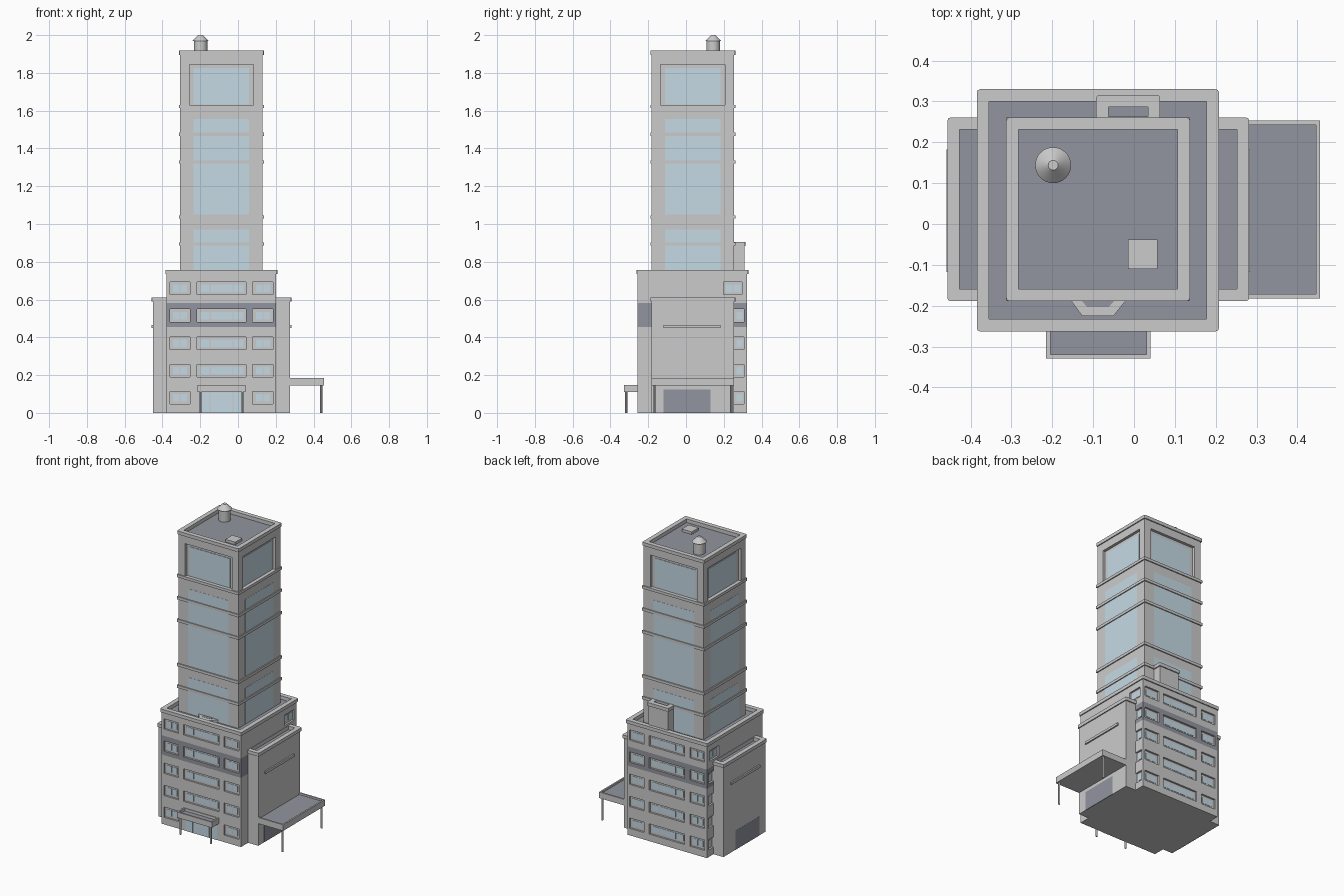
import bpy, bmesh
from mathutils import Vector

if "Cube" in bpy.data.objects:
    bpy.data.objects.remove(bpy.data.objects["Cube"])


def material(name, rgb):
    m = bpy.data.materials.new(name)
    m.diffuse_color = (*rgb, 1)
    m.use_nodes = True
    m.node_tree.nodes["Principled BSDF"].inputs["Base Color"].default_value = m.diffuse_color
    return m


GLASS = material("glass", (0.56, 0.70, 0.78))
SLATE = material("slate", (0.29, 0.30, 0.35))


def finish(name, bm, mat=None):
    bmesh.ops.recalc_face_normals(bm, faces=bm.faces)
    me = bpy.data.meshes.new(name)
    bm.to_mesh(me)
    bm.free()
    ob = bpy.data.objects.new(name, me)
    bpy.context.collection.objects.link(ob)
    if mat:
        me.materials.append(mat)
    return ob


def boxes(name, items, mat=None):
    """One object from boxes given as (x0, x1, y0, y1, z0, z1)."""
    bm = bmesh.new()
    for x0, x1, y0, y1, z0, z1 in items:
        vs = bmesh.ops.create_cube(bm, size=1)["verts"]
        for v in vs:
            v.co = Vector((x1 if v.co.x > 0 else x0, y1 if v.co.y > 0 else y0,
                           z1 if v.co.z > 0 else z0))
    return finish(name, bm, mat)


def prism(name, pts, z0, z1, mat=None):
    bm = bmesh.new()
    f = bm.faces.new([bm.verts.new((x, y, z0)) for x, y in pts])
    ext = bmesh.ops.extrude_face_region(bm, geom=[f])["geom"]
    for v in ext:
        if isinstance(v, bmesh.types.BMVert):
            v.co.z = z1
    return finish(name, bm, mat)


def ring(name, x0, x1, y0, y1, z0, z1, w, chamfer=0.0):
    """Rectangular frame of width w, outer corners optionally rounded."""
    bm = bmesh.new()

    def loop(d, z):
        return [bm.verts.new(p) for p in ((x0 + d, y0 + d, z), (x1 - d, y0 + d, z),
                                          (x1 - d, y1 - d, z), (x0 + d, y1 - d, z))]
    ob_, ot, it, ib = loop(0, z0), loop(0, z1), loop(w, z1), loop(w, z0)
    for a, b in ((ob_, ot), (ot, it), (it, ib), (ib, ob_)):
        for i in range(4):
            j = (i + 1) % 4
            bm.faces.new((a[i], a[j], b[j], b[i]))
    if chamfer:
        edges = [bm.edges.get((ob_[i], ot[i])) for i in range(4)]
        bmesh.ops.bevel(bm, geom=edges, offset=chamfer, segments=2, profile=0.5, affect='EDGES')
    return finish(name, bm)


def block(name, x0, x1, y0, y1, z0, z1, over=0.007, w=0.03, lip=0.025, thick=0.022):
    """Solid body with slate flat roof behind a coping."""
    body = boxes(name, [(x0, x1, y0, y1, z0, z1 - lip)])
    boxes(name + "_roof", [(x0 + .004, x1 - .004, y0 + .004, y1 - .004,
                            z1 - lip - .004, z1 - lip + .001)], SLATE)
    if over:
        ring(name + "_parapet", x0, x1, y0, y1, z1 - lip, z1 - .003, w - over)
    ring(name + "_coping", x0 - over, x1 + over, y0 - over, y1 + over,
         z1 - thick if over else z1 - lip, z1, w, 0.008 if over else 0)
    return body


def cut(ob, cutter):
    cutter.hide_render = True
    cutter.hide_set(True)
    m = ob.modifiers.new("recesses", 'BOOLEAN')
    m.operation, m.solver, m.object = 'DIFFERENCE', 'EXACT', cutter


# Main block: slate stripe on its third storey from the top of the windows
X0, X1, Y0, Y1 = -0.378, 0.201, -0.256, 0.323
main = block("main_block", X0, X1, Y0, Y1, 0, 0.757)
bm = bmesh.new()
bm.from_mesh(main.data)
for z in (0.455, 0.582):
    bmesh.ops.bisect_plane(bm, geom=bm.verts[:] + bm.edges[:] + bm.faces[:],
                           plane_co=(0, 0, z), plane_no=(0, 0, 1))
for f in bm.faces:
    if abs(f.normal.z) < .5 and 0.46 < f.calc_center_median().z < 0.58:
        f.material_index = 1
main.data.materials.append(None)
main.data.materials.append(SLATE)
bm.to_mesh(main.data)
bm.free()

# Recessed windows of the main block
D = 0.012
openings = [(-0.360, -0.254, (-0.344, -0.310, -0.304, -0.270)),
            (-0.217, 0.042, (-0.202, -0.150, -0.144, -0.029, -0.023, 0.028)),
            (0.078, 0.186, (0.095, 0.129, 0.135, 0.170))]
holes, panes = [], []
for i, z in enumerate((0.08, 0.223, 0.369, 0.515, 0.66)):
    for a, b, g in openings:
        for front in (True, False):
            if front and i == 0 and a == -0.217:
                continue
            s, y = (-1, Y0) if front else (1, Y1)
            holes.append((a, b, *sorted((y - s * D, y + s * .05)), z - .034, z + .034))
            for p, q in zip(g[::2], g[1::2]):
                panes.append((p, q, *sorted((y - s * (D + .003), y - s * (D - .002))), z - .02, z + .02))
    # rear windows on both flanks
    g = (0.21, 0.246, 0.252, 0.288) if i == 4 else (0.267, 0.300)
    for s, x in ((-1, X0), (1, X1)):
        holes.append((*sorted((x - s * D, x + s * .05)), g[0] - .012, g[-1] + .008, z - .034, z + .034))
        for p, q in zip(g[::2], g[1::2]):
            panes.append((*sorted((x - s * (D + .003), x - s * (D - .002))), p, q, z - .02, z + .02))
cut(main, boxes("main_window_cutter", holes))
boxes("main_windows", panes, GLASS)

# Side wings
TY0, TY1 = -0.182, 0.254
for name, a, b, s, x in (("left_wing", -0.45, X0 + .02, -1, -0.45), ("right_wing", X1 - .02, 0.275, 1, 0.275)):
    block(name, a, b, TY0, TY1, 0, 0.612)
    boxes(name + "_ledge", [(*sorted((x - s * .005, x + s * .009)), -0.118, 0.182, 0.450, 0.466)])
    boxes(name + "_door", [(*sorted((x - s * .005, x + s * .001)), -0.12, 0.13, 0, 0.125)], SLATE)

# Tower
TX0, TX1, TOP = -0.306, 0.130, 1.918
tower = block("tower", TX0, TX1, TY0, TY1, 0.72, TOP)
CX, CY, H = (TX0 + TX1) / 2, (TY0 + TY1) / 2, (TX1 - TX0) / 2


def on_four_sides(half, d0, d1, z0, z1):
    """Boxes on each tower face, from d0 to d1 outward of the wall plane."""
    out = []
    for s in (-1, 1):
        a, b = sorted((s * (H + d0), s * (H + d1)))
        out += [(CX - half, CX + half, CY + a, CY + b, z0, z1),
                (CX + a, CX + b, CY - half, CY + half, z0, z1)]
    return out


cut(tower, boxes("tower_window_cutter", on_four_sides(0.17, -0.018, 0.05, 1.63, 1.845)))
boxes("tower_windows", on_four_sides(0.147, -0.022, -0.015, 1.632, 1.825)
      + on_four_sides(0.147, -0.004, 0.001, 1.05, 1.555)
      + on_four_sides(0.147, -0.004, 0.001, 0.735, 0.972), GLASS)
for i, z in enumerate((0.894, 1.037, 1.328, 1.476, 1.622)):
    o = 0.007
    ring("tower_ledge_%d" % (i + 1), TX0 - o, TX1 + o, TY0 - o, TY1 + o, z - .009, z + .009, 0.012)

# Rooftop details
block("rear_stair_housing", -0.086, 0.057, 0.24, 0.309, 0.73, 0.905)
prism("front_bay", [(-.160, -.18), (-.127, -.225), (-.050, -.225), (-.014, -.18)], 0.73, 0.752)
prism("front_bay_roof", [(-.135, -.18), (-.115, -.203), (-.062, -.203), (-.040, -.18)], 0.74, 0.753, SLATE)
boxes("roof_hatch", [(-0.015, 0.057, -0.11, -0.038, 1.88, 1.911)])


def cone(name, x, y, z0, z1, r0, r1, n):
    bpy.ops.mesh.primitive_cone_add(vertices=n, radius1=r0, radius2=r1, depth=z1 - z0,
                                    location=(x, y, (z0 + z1) / 2))
    bpy.context.object.name = name
    bpy.ops.object.shade_smooth_by_angle()


cone("chimney", -0.198, 0.144, 1.88, 1.97, 0.036, 0.036, 32)
cone("chimney_cap", -0.198, 0.144, 1.968, 2.0, 0.044, 0.012, 32)

# Entrance and canopies
boxes("entrance_glass", [(-0.202, -0.150, Y0 - .002, Y0 + .01, 0, 0.108),
                         (-0.146, -0.029, Y0 - .002, Y0 + .01, 0, 0.108),
                         (-0.025, 0.028, Y0 - .002, Y0 + .01, 0, 0.108)], GLASS)
block("entrance_canopy", -0.215, 0.040, -0.329, -0.25, 0.111, 0.148, over=0, w=0.01, lip=0.018)
block("side_canopy", 0.265, 0.456, -0.182, 0.253, 0.146, 0.186, over=0, w=0.01, lip=0.012)
for x in (-0.198, 0.024):
    cone("entrance_post", x, -0.317, 0, 0.115, 0.006, 0.006, 12)
for y in (-0.168, 0.24):
    cone("side_post", 0.441, y, 0, 0.15, 0.006, 0.006, 12)
